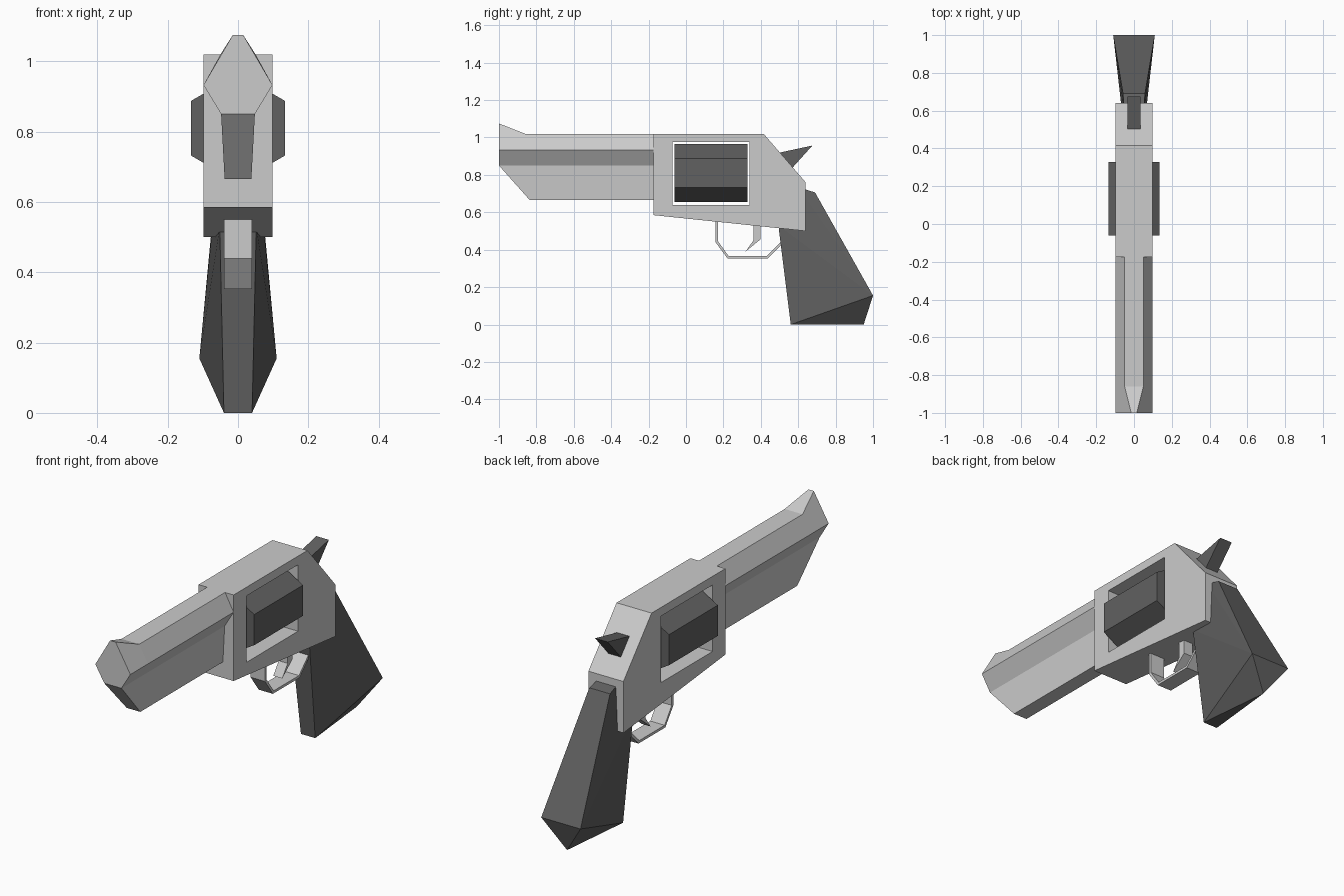
import bpy, bmesh, math

if "Cube" in bpy.data.objects:
    bpy.data.objects.remove(bpy.data.objects["Cube"])

dark = bpy.data.materials.new("dark_grey")
dark.diffuse_color = (0.12, 0.12, 0.12, 1)
dark.use_nodes = True
dark.node_tree.nodes["Principled BSDF"].inputs["Base Color"].default_value = dark.diffuse_color


def finish(name, bm, mat=None):
    bmesh.ops.remove_doubles(bm, verts=bm.verts, dist=1e-4)
    bmesh.ops.recalc_face_normals(bm, faces=bm.faces)
    mesh = bpy.data.meshes.new(name)
    bm.to_mesh(mesh)
    bm.free()
    if mat:
        mesh.materials.append(mat)
    ob = bpy.data.objects.new(name, mesh)
    bpy.context.collection.objects.link(ob)
    return ob


def loft(name, rings, mat=None):
    """Skin closed rings of points and cap both ends."""
    bm = bmesh.new()
    rows = [[bm.verts.new(p) for p in r] for r in rings]
    n = len(rows[0])
    for a, b in zip(rows, rows[1:]):
        for i in range(n):
            j = (i + 1) % n
            bm.faces.new((a[i], a[j], b[j], b[i]))
    bm.faces.new(rows[0])
    bm.faces.new(rows[-1])
    return finish(name, bm, mat)


def prism(name, profile, half, mat=None):
    """Extrude a (y, z) side profile across x."""
    return loft(name, [[(x, y, z) for y, z in profile] for x in (-half, half)], mat)


def mirrored(pts):
    return pts + [(-x, y, z) for x, y, z in reversed(pts)]


# Barrel with raised front sight and underlug
def barrel_ring(top, y_top, y_low, lug):
    return mirrored([(top[0], y_top, top[1]), (0.098, y_top, 0.933),
                     (0.048, y_low, 0.85), (lug[0], y_low, lug[1])])


loft("barrel", [
    barrel_ring((0.015, 1.075), -1.0, -1.0, (0.048, 0.85)),
    barrel_ring((0.05, 1.02), -0.86, -0.835, (0.038, 0.665)),
    barrel_ring((0.05, 1.02), -0.175, -0.175, (0.038, 0.665)),
])

# Frame with a window cut through it
frame = prism("frame", [(-0.175, 1.02), (0.415, 1.02), (0.64, 0.76),
                        (0.64, 0.5), (-0.175, 0.585)], 0.098)
cutter = prism("window_cutter", [(-0.072, 0.64), (0.34, 0.64),
                                 (0.34, 0.976), (-0.072, 0.976)], 0.2)
cutter.hide_render = True
cut = frame.modifiers.new("window", 'BOOLEAN')
cut.operation, cut.solver, cut.object = 'DIFFERENCE', 'EXACT', cutter
bpy.context.view_layer.objects.active = frame
bpy.ops.object.modifier_apply(modifier=cut.name)
bpy.data.objects.remove(cutter)

# Six-sided rotating cylinder
angles = [math.radians(90 + 60 * i) for i in range(6)]
loft("cylinder", [[(0.155 * math.cos(a), y, 0.81 + 0.155 * math.sin(a)) for a in angles]
                  for y in (-0.062, 0.328)], dark)

# Hammer
prism("hammer", [(0.676, 0.957), (0.43, 0.904), (0.52, 0.784)], 0.035, dark)

# Trigger guard strap and trigger
prism("trigger_guard", [
    (0.158, 0.57), (0.158, 0.44), (0.222, 0.353), (0.436, 0.353), (0.51, 0.427),
    (0.51, 0.445), (0.43, 0.366), (0.228, 0.366), (0.171, 0.445), (0.171, 0.57)], 0.04)
prism("trigger", [(0.361, 0.56), (0.361, 0.45), (0.318, 0.39),
                  (0.398, 0.455), (0.398, 0.56)], 0.025)

# Faceted grip, a convex hull flaring to the heel
half_grip = [(0.04, 0.56, 0), (0.052, 0.494, 0.53), (0.11, 1.0, 0.155),
             (0.058, 0.69, 0.706), (0.052, 0.6, 0.735)]
bm = bmesh.new()
for p in mirrored(half_grip) + [(0, 0.95, 0)]:
    bm.verts.new(p)
bmesh.ops.convex_hull(bm, input=bm.verts)
bmesh.ops.dissolve_limit(bm, angle_limit=0.01, verts=bm.verts, edges=bm.edges)
finish("grip", bm, dark)
